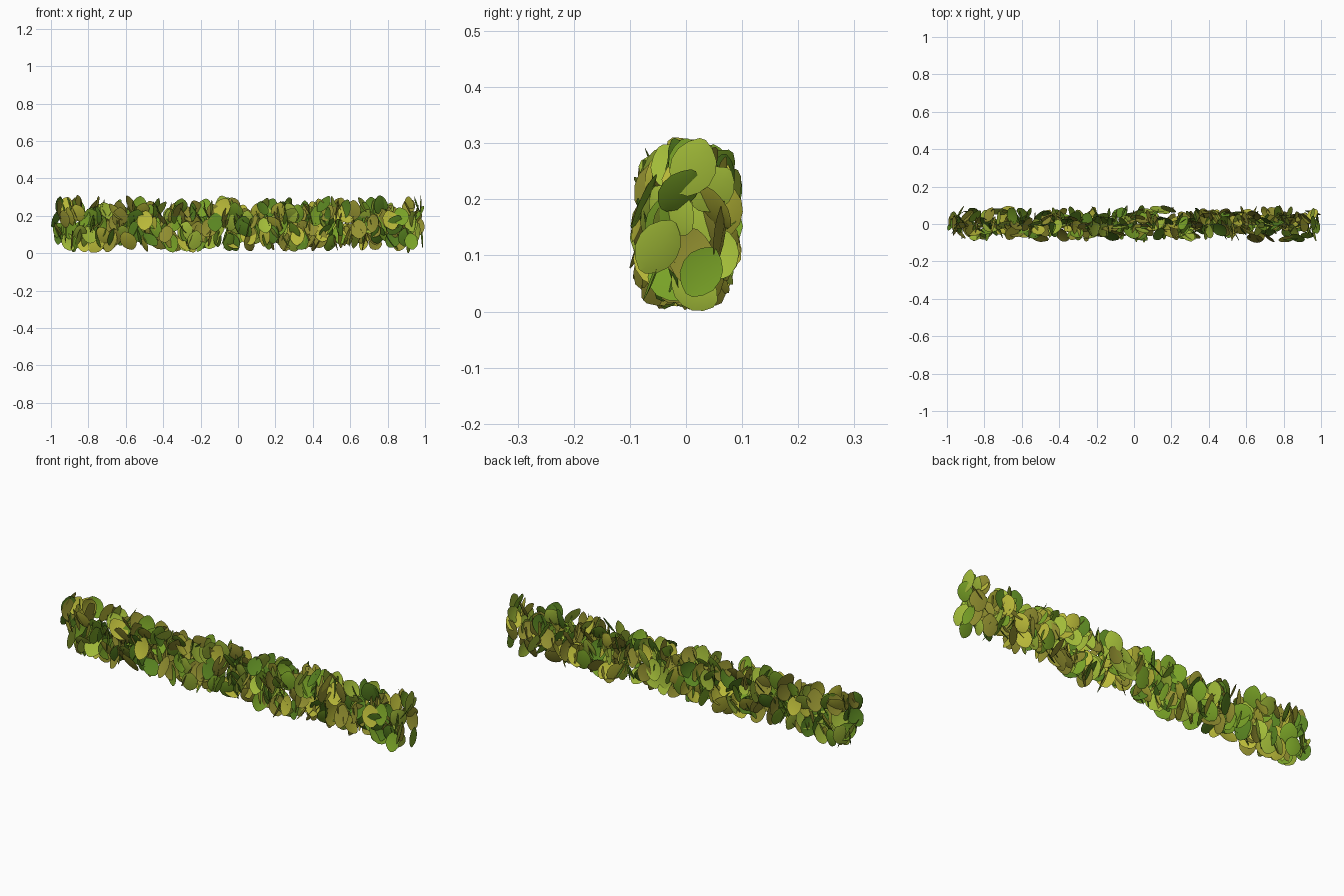
import bpy, math, random
from mathutils import Vector, Matrix

if "Cube" in bpy.data.objects:
    bpy.data.objects.remove(bpy.data.objects["Cube"])

random.seed(11)

# Hedge half extents and height
HX, HY, HZ = 1.0, 0.102, 0.31
COLOURS = {
    "dark_leaves": (0.10, 0.23, 0.015, 1),
    "green_leaves": (0.19, 0.36, 0.02, 1),
    "light_leaves": (0.36, 0.50, 0.04, 1),
    "olive_leaves": (0.29, 0.28, 0.03, 1),
    "yellow_leaves": (0.48, 0.48, 0.04, 1),
}
# Leaf outline: position along the leaf (0..1), half width
PROFILE = [(0.0, 0.09), (0.12, 0.30), (0.30, 0.46), (0.52, 0.50),
           (0.72, 0.44), (0.89, 0.27), (1.0, 0.07)]


def leaf_points(length, width, cup):
    """Cupped oval leaf: rows of left, middle and right points."""
    pts = []
    for t, w in PROFILE:
        v = (t - 0.5) * length
        for s in (-1, 0, 1):
            u = s * w * width
            depth = cup * ((2 * u / width) ** 2 + (2 * v / length) ** 2)
            pts.append(Vector((u, v, -depth)))
    return pts


def leaf_matrix():
    """Upright leaf, any heading, face drooping slightly downwards."""
    yaw = random.uniform(0, 2 * math.pi)
    droop = random.uniform(0.0, 0.65)
    n = Vector((math.cos(yaw) * math.cos(droop),
                math.sin(yaw) * math.cos(droop), -math.sin(droop)))
    side = Vector((0, 0, 1)).cross(n).normalized()
    up = n.cross(side)
    m = Matrix((side, up, n)).transposed()
    return m @ Matrix.Rotation(random.gauss(0, 0.4), 3, 'Z')


meshes = {name: ([], []) for name in COLOURS}
COUNT = 460
for i in range(COUNT):
    size = random.uniform(0.88, 1.1)
    pts = leaf_points(0.105 * size, 0.082 * size, random.uniform(0.004, 0.009))
    m = leaf_matrix()
    pts = [m @ p for p in pts]
    # Spread evenly along the hedge, inside a box with rounded edges
    lo = [min(p[k] for p in pts) for k in range(3)]
    hi = [max(p[k] for p in pts) for k in range(3)]
    f = (i + random.random()) / COUNT
    while True:
        a, h = random.uniform(-1, 1), random.uniform(-1, 1)
        if abs(a) ** 3 + abs(h) ** 3 < 1 and random.random() > 0.55 * abs(a) ** 2:
            break
    a, h = (a + 1) / 2, (h + 1) / 2
    at = Vector((-HX - lo[0] + f * (2 * HX - hi[0] + lo[0]),
                 -HY - lo[1] + a * (2 * HY - hi[1] + lo[1]),
                 -lo[2] + h * (HZ - hi[2] + lo[2])))
    verts, faces = meshes[random.choice(list(COLOURS))]
    b = len(verts)
    verts.extend(p + at for p in pts)
    for r in range(len(PROFILE) - 1):
        for c in range(2):
            q = b + r * 3 + c
            faces.append((q, q + 1, q + 4, q + 3))

# One object per leaf colour
for name, (verts, faces) in meshes.items():
    me = bpy.data.meshes.new(name)
    me.from_pydata(verts, [], faces)
    me.shade_smooth()
    mat = bpy.data.materials.new(name)
    mat.diffuse_color = COLOURS[name]
    mat.use_nodes = True
    mat.node_tree.nodes["Principled BSDF"].inputs["Base Color"].default_value = mat.diffuse_color
    me.materials.append(mat)
    bpy.context.collection.objects.link(bpy.data.objects.new(name, me))
